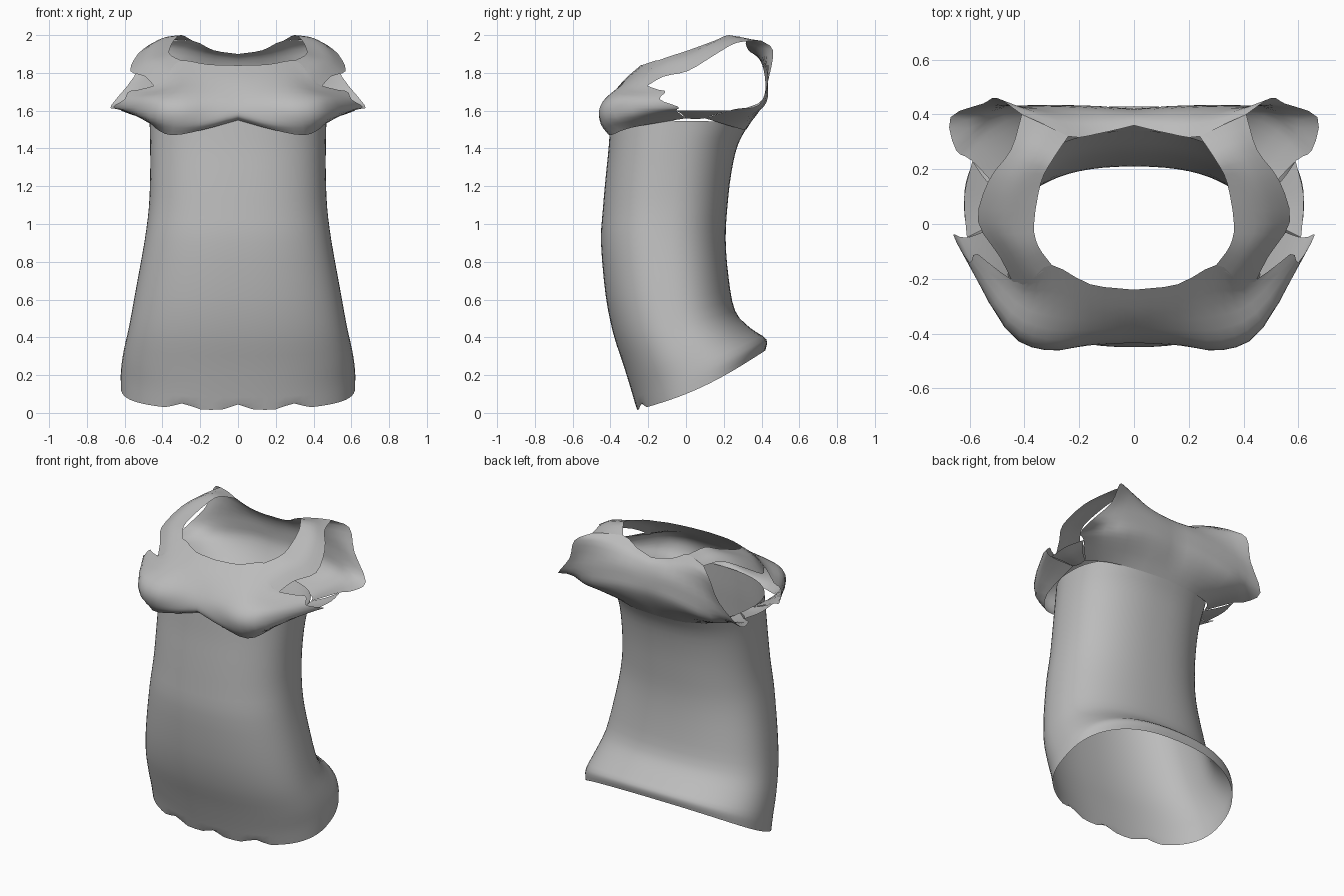
import bpy, bmesh, math
from mathutils import Vector

cloth = bpy.data.materials.new("grey_cloth")
cloth.diffuse_color = (0.5, 0.5, 0.5, 1)


def spline(pts, n):
    """Smooth curve through the points, n steps per span."""
    pts = [Vector(p) for p in pts]
    ext = [2 * pts[0] - pts[1]] + pts + [2 * pts[-1] - pts[-2]]
    out = []
    for i in range(1, len(ext) - 2):
        a, b, c, d = ext[i - 1:i + 3]
        for k in range(n):
            t = k / n
            out.append(0.5 * (2 * b + (c - a) * t + (2 * a - 5 * b + 4 * c - d) * t * t
                              + (3 * b - a - 3 * c + d) * t ** 3))
    return out + [pts[-1]]


def loft(bm, rows, closed=False):
    grid = [[bm.verts.new(p) for p in row] for row in rows]
    m = len(grid[0])
    for r0, r1 in zip(grid, grid[1:]):
        for j in range(m if closed else m - 1):
            k = (j + 1) % m
            bm.faces.new((r0[j], r0[k], r1[k], r1[j]))


def patch(bm, rows, n=3):
    """Smooth panel through rows of control points."""
    rows = [spline(r, n) for r in rows]
    cols = [spline(c, n) for c in zip(*rows)]
    loft(bm, list(zip(*cols)))


def finish(name, bm, mirror=False):
    bmesh.ops.remove_doubles(bm, verts=bm.verts, dist=0.002)
    bmesh.ops.recalc_face_normals(bm, faces=bm.faces)
    me = bpy.data.meshes.new(name)
    bm.to_mesh(me)
    bm.free()
    me.materials.append(cloth)
    ob = bpy.data.objects.new(name, me)
    bpy.context.collection.objects.link(ob)
    if mirror:
        mod = ob.modifiers.new("mirror", 'MIRROR')
        mod.use_clip = True
    bpy.context.view_layer.objects.active = ob
    ob.select_set(True)
    bpy.ops.object.shade_smooth_by_angle(angle=math.radians(60))
    ob.select_set(False)


# Skirt: tilted rings given as front y, front z, back y, back z, half width
rings = [(-.26, .015, .42, .33, .62), (-.29, .12, .425, .39, .62),
         (-.33, .25, .34, .45, .605), (-.385, .42, .26, .54, .575),
         (-.425, .62, .225, .72, .54), (-.45, .90, .21, .92, .495),
         (-.44, 1.08, .22, 1.10, .472), (-.425, 1.25, .24, 1.27, .465),
         (-.41, 1.40, .275, 1.42, .465), (-.40, 1.55, .34, 1.54, .468)]
SEG = 72
bm = bmesh.new()
rows = []
for i, (yf, zf, yb, zb, w) in enumerate(spline(rings, 3)):
    row = []
    for s in range(SEG):
        a = 2 * math.pi * s / SEG
        c, d = math.cos(a), math.sin(a)
        x = w * math.copysign(abs(c) ** 0.85, c)
        v = 0.5 + 0.5 * math.copysign(abs(d) ** 0.85, d)
        z = zf + (zb - zf) * v - 0.12 * (zb - zf) * math.sin(math.pi * v)
        if i == 0 and d < 0:  # scalloped front hem
            z += 0.03 * max(0, 1 - min(abs(x), abs(abs(x) - 0.29)) / 0.09)
        row.append((x, yf + (yb - yf) * v, z))
    rows.append(row)
loft(bm, rows, closed=True)
finish("skirt", bm)

# Bodice front: neckline down over the bust, tucked under at the bottom
front = [
    [(0, -.24, 1.84), (.16, -.22, 1.845), (.30, -.15, 1.865), (.37, -.20, 1.80), (.43, -.24, 1.71)],
    [(0, -.33, 1.76), (.16, -.32, 1.76), (.29, -.29, 1.76), (.41, -.26, 1.72), (.57, -.11, 1.705)],
    [(0, -.40, 1.67), (.16, -.41, 1.67), (.32, -.42, 1.67), (.46, -.35, 1.67), (.60, -.14, 1.66)],
    [(0, -.43, 1.61), (.16, -.44, 1.60), (.32, -.46, 1.60), (.47, -.38, 1.61), (.66, -.04, 1.62)],
    [(0, -.43, 1.57), (.18, -.44, 1.53), (.34, -.445, 1.53), (.47, -.36, 1.55), (.61, -.05, 1.60)],
    [(0, -.40, 1.55), (.18, -.41, 1.50), (.35, -.40, 1.47), (.44, -.29, 1.51), (.48, 0, 1.56)]]
# Shoulder strap: neck edge to armhole edge, back to front
strap = [
    [(.24, .32, 1.97), (.32, .36, 1.975), (.41, .40, 1.97)],
    [(.30, .23, 2.00), (.38, .26, 1.99), (.45, .27, 1.96)],
    [(.34, .15, 1.97), (.44, .15, 1.955), (.53, .16, 1.90)],
    [(.365, 0, 1.915), (.48, 0, 1.88), (.57, .01, 1.81)],
    [(.35, -.08, 1.89), (.43, -.10, 1.85), (.49, -.12, 1.78)],
    [(.30, -.15, 1.865), (.37, -.20, 1.80), (.43, -.24, 1.71)]]
# Bodice back: waist seam up to the neck, flaring into the torn sleeve
back = [
    [(0, .32, 1.50), (.20, .30, 1.50), (.38, .23, 1.52), (.47, .10, 1.56)],
    [(0, .38, 1.60), (.20, .39, 1.60), (.45, .35, 1.58), (.59, .23, 1.60)],
    [(0, .415, 1.68), (.20, .43, 1.68), (.48, .41, 1.63), (.65, .27, 1.61)],
    [(0, .42, 1.75), (.20, .43, 1.75), (.46, .43, 1.71), (.67, .39, 1.63)],
    [(0, .41, 1.82), (.20, .42, 1.83), (.43, .43, 1.81), (.55, .44, 1.78)],
    [(0, .39, 1.87), (.18, .38, 1.90), (.36, .41, 1.93), (.50, .46, 1.92)],
    [(0, .36, 1.90), (.13, .33, 1.92), (.24, .32, 1.97), (.41, .40, 1.97)]]
# Underarm strip joining front and back below the armhole
underarm = [
    [(.61, -.05, 1.60), (.55, -.02, 1.58), (.48, 0, 1.56)],
    [(.62, .10, 1.60), (.55, .07, 1.575), (.47, .05, 1.555)],
    [(.59, .23, 1.60), (.54, .16, 1.58), (.47, .10, 1.56)]]
bm = bmesh.new()
for panel in (front, strap, back, underarm):
    patch(bm, panel)
finish("bodice", bm, mirror=True)
